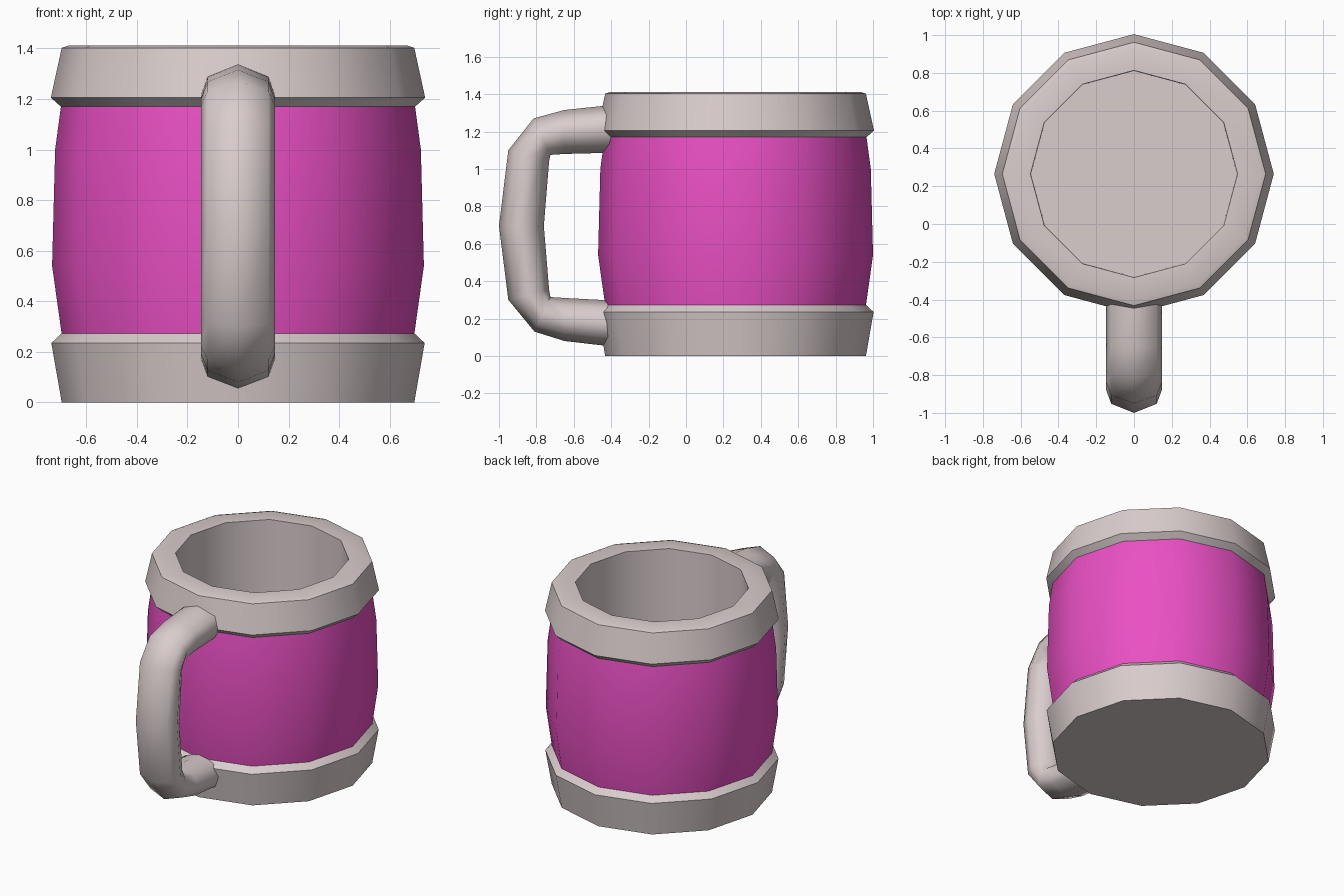
import bpy
from math import sin, cos, pi, radians

if "Cube" in bpy.data.objects:
    bpy.data.objects.remove(bpy.data.objects["Cube"])

SIDES = 12
CY = 0.265  # the cup axis sits behind the origin


def material(name, rgb):
    m = bpy.data.materials.new(name)
    m.diffuse_color = (*rgb, 1)
    m.use_nodes = True
    m.node_tree.nodes["Principled BSDF"].inputs["Base Color"].default_value = m.diffuse_color
    return m


def make_object(name, verts, faces, mat, angle):
    me = bpy.data.meshes.new(name)
    me.from_pydata(verts, [], faces)
    me.update()
    me.materials.append(mat)
    ob = bpy.data.objects.new(name, me)
    bpy.context.collection.objects.link(ob)
    bpy.ops.object.select_all(action='DESELECT')
    ob.select_set(True)
    bpy.context.view_layer.objects.active = ob
    bpy.ops.object.shade_smooth_by_angle(angle=radians(angle))
    return ob


def bridge(rings, n):
    return [(r * n + i, r * n + (i + 1) % n, (r + 1) * n + (i + 1) % n, (r + 1) * n + i)
            for r in range(rings - 1) for i in range(n)]


def lathe(name, profile, mat, cap_start=False, cap_end=False, angle=35):
    n = SIDES
    verts = [(r * sin(2 * pi * i / n), CY - r * cos(2 * pi * i / n), z)
             for r, z in profile for i in range(n)]
    faces = bridge(len(profile), n)
    if cap_start:
        faces.append(tuple(reversed(range(n))))
    if cap_end:
        faces.append(tuple(range(len(verts) - n, len(verts))))
    return make_object(name, verts, faces, mat, angle)


stone = material("pale_stone", (0.70, 0.61, 0.61))
pink = material("pink", (0.82, 0.08, 0.55))

# Base band with closed underside
lathe("base_band", [(0.697, 0), (0.738, 0.235), (0.695, 0.275)], stone, cap_start=True)

# Bulging coloured body
lathe("body", [(0.697, 0.27), (0.735, 0.54), (0.723, 1.0), (0.70, 1.17)], pink)

# Rim band, lip and hollow interior
lathe("rim_and_interior",
      [(0.695, 1.165), (0.74, 1.205), (0.697, 1.402), (0.67, 1.411),
       (0.548, 1.411), (0.545, 0.2)], stone, cap_end=True)

# Handle: pairs of outer and inner points (y, z), top to bottom
stations = [((-0.38, 1.34), (-0.38, 1.09)),
            ((-0.46, 1.335), (-0.46, 1.085)),
            ((-0.65, 1.315), (-0.65, 1.08)),
            ((-0.815, 1.27), (-0.725, 1.075)),
            ((-0.95, 1.10), (-0.732, 1.04)),
            ((-1.0, 0.695), (-0.76, 0.695)),
            ((-0.95, 0.30), (-0.732, 0.355)),
            ((-0.81, 0.13), (-0.725, 0.315)),
            ((-0.65, 0.08), (-0.65, 0.31)),
            ((-0.46, 0.058), (-0.46, 0.30)),
            ((-0.38, 0.05), (-0.38, 0.295))]
half = [(0.12, 0.6), (0.147, 0), (0.11, -0.65)]
section = [(0, 1)] + half + [(0, -1)] + [(-x, t) for x, t in reversed(half)]
verts = []
for (oy, oz), (iy, iz) in stations:
    for x, t in section:
        k = (1 - t) / 2
        verts.append((x, oy + (iy - oy) * k, oz + (iz - oz) * k))
n = len(section)
faces = bridge(len(stations), n)
faces += [tuple(reversed(range(n))), tuple(range(len(verts) - n, len(verts)))]
# ring order runs clockwise along the path, so flip to face outward
handle = make_object("handle", verts, [tuple(reversed(f)) for f in faces], stone, 60)
